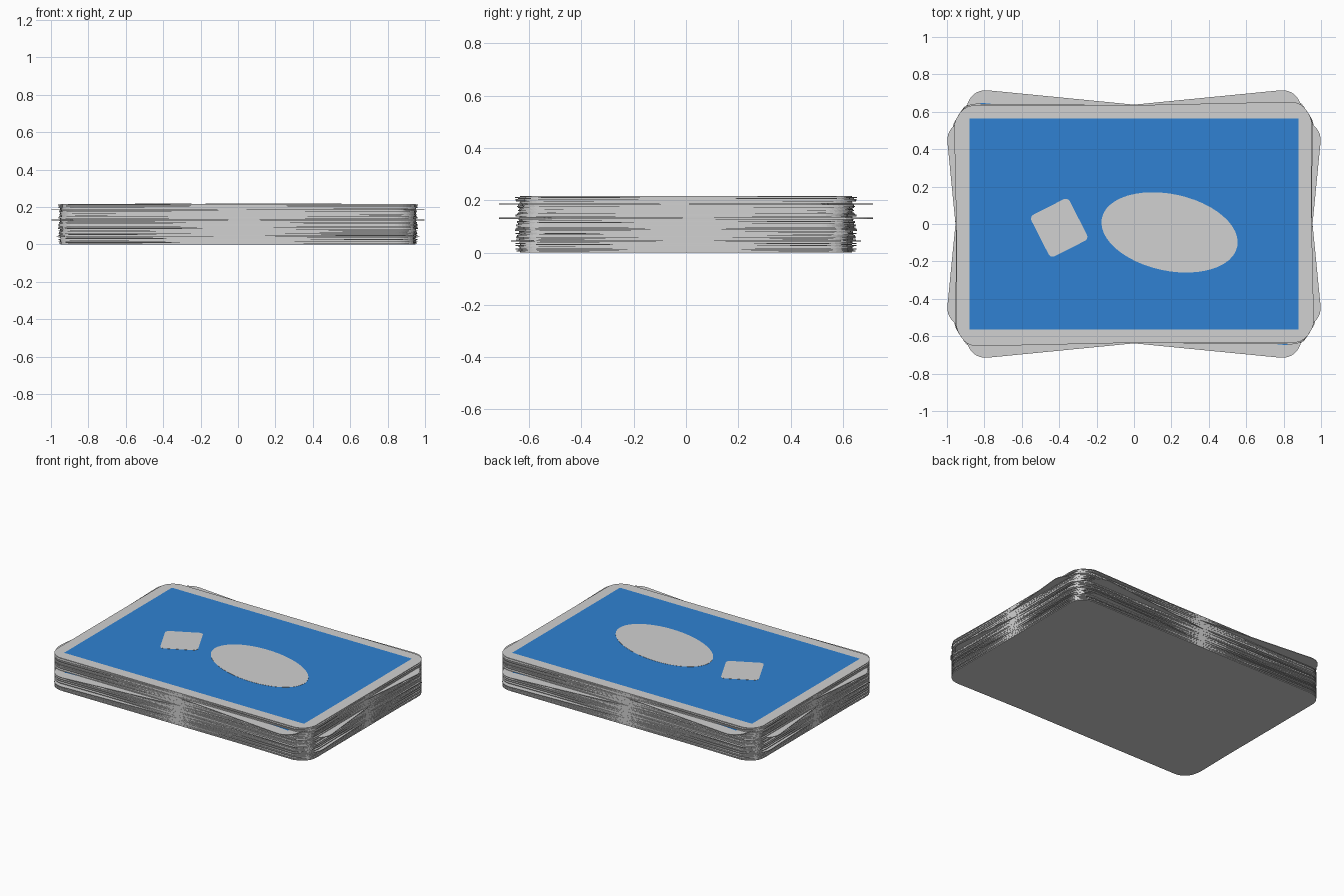
import bpy, bmesh, math, random

if "Cube" in bpy.data.objects:
    bpy.data.objects.remove(bpy.data.objects["Cube"])

random.seed(7)
COUNT, PITCH = 52, 0.00417          # cards in the deck, height of each layer
HX, HY, R = 0.95, 0.635, 0.10       # half size and corner radius


def material(name, rgb):
    m = bpy.data.materials.new(name)
    m.diffuse_color = (*rgb, 1)
    m.use_nodes = True
    m.node_tree.nodes["Principled BSDF"].inputs["Base Color"].default_value = m.diffuse_color
    return m


GREY = material("card grey", (0.64, 0.64, 0.64))
BLUE = material("card back blue", (0.029, 0.222, 0.645))


def rounded(hx, hy, r, steps=8):
    """Outline of a rounded rectangle."""
    pts = []
    for k, (sx, sy) in enumerate([(1, 1), (-1, 1), (-1, -1), (1, -1)]):
        for i in range(steps + 1):
            a = math.pi / 2 * (k + i / steps)
            pts.append((sx * (hx - r) + r * math.cos(a),
                        sy * (hy - r) + r * math.sin(a)))
    return pts


def plate(name, pts, mat, thick):
    """Flat mesh from an outline, extruded upward."""
    bm = bmesh.new()
    face = bm.faces.new([bm.verts.new((x, y, 0)) for x, y in pts])
    if thick:
        ext = bmesh.ops.extrude_face_region(bm, geom=[face])
        top = [v for v in ext["geom"] if isinstance(v, bmesh.types.BMVert)]
        bmesh.ops.translate(bm, verts=top, vec=(0, 0, thick))
        bmesh.ops.recalc_face_normals(bm, faces=bm.faces)
    me = bpy.data.meshes.new(name)
    bm.to_mesh(me)
    bm.free()
    me.materials.append(mat)
    return me


def place(name, me, z, angle=0.0, x=0.0, y=0.0):
    ob = bpy.data.objects.new(name, me)
    bpy.context.collection.objects.link(ob)
    ob.location = (x, y, z)
    ob.rotation_euler.z = math.radians(angle)
    return ob


card = plate("card", rounded(HX, HY, R), GREY, PITCH)
panel = plate("back_panel", [(-0.88, -0.565), (0.88, -0.565),
                             (0.88, 0.565), (-0.88, 0.565)], BLUE, 0)

# Deck: slightly untidy cards, two of them clearly turned
turned = {0: 0, 10: 2.3, 31: 5.6, 44: -5.6, 48: 1.2, COUNT - 1: 0}
for i in range(COUNT):
    angle = turned.get(i, random.uniform(-1.3, 1.3))
    place(f"card_{i + 1}", card, i * PITCH, angle)
    place(f"back_panel_{i + 1}", panel, (i + 1) * PITCH + 0.0006, angle)

# Plain ornament on the top card: an oval patch and a tilted square
top = COUNT * PITCH + 0.0008
oval = [(0.37 * math.cos(t * math.tau / 48), 0.205 * math.sin(t * math.tau / 48))
        for t in range(48)]
place("oval_ornament", plate("oval_ornament", oval, GREY, 0.001), top, -12, 0.19, -0.045)
place("square_ornament", plate("square_ornament", rounded(0.115, 0.125, 0.025), GREY, 0.001),
      top, 27, -0.40, -0.02)
